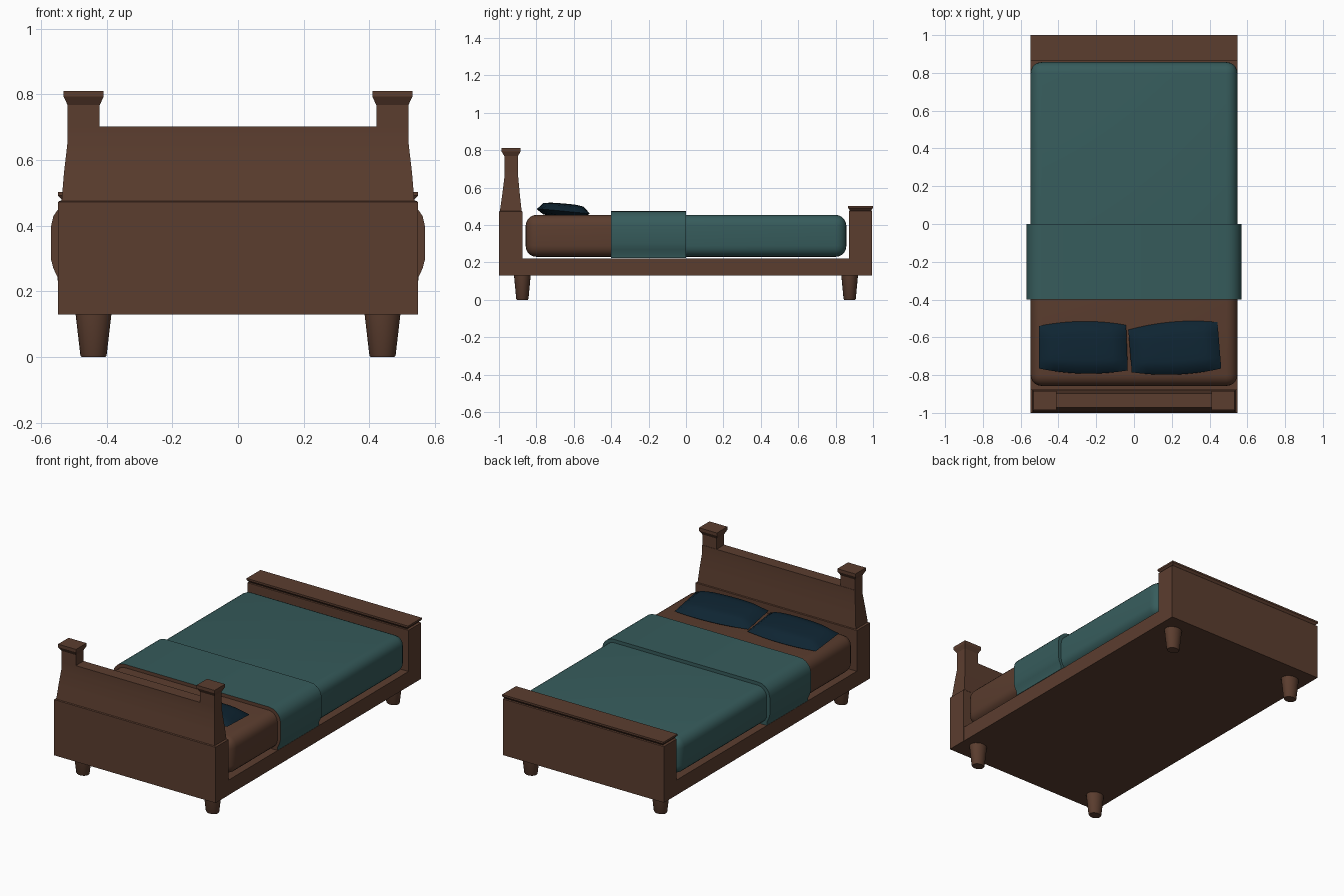
import bpy, bmesh, math

if "Cube" in bpy.data.objects:
    bpy.data.objects.remove(bpy.data.objects["Cube"])

def mat(name, rgb):
    m = bpy.data.materials.new(name)
    m.diffuse_color = (*rgb, 1)
    m.use_nodes = True
    m.node_tree.nodes["Principled BSDF"].inputs["Base Color"].default_value = m.diffuse_color
    return m

WOOD = mat("brown wood", (0.105, 0.047, 0.028))
TEAL = mat("teal fabric", (0.037, 0.106, 0.106))
NAVY = mat("navy fabric", (0.0045, 0.018, 0.032))

def finish(name, bm, mats, angle=30):
    bmesh.ops.recalc_face_normals(bm, faces=bm.faces)
    me = bpy.data.meshes.new(name)
    bm.to_mesh(me)
    bm.free()
    ob = bpy.data.objects.new(name, me)
    bpy.context.collection.objects.link(ob)
    for m in mats:
        me.materials.append(m)
    bpy.ops.object.select_all(action='DESELECT')
    ob.select_set(True)
    bpy.context.view_layer.objects.active = ob
    bpy.ops.object.shade_smooth_by_angle(angle=math.radians(angle))
    return ob

def skin(bm, rings):
    """Bridge equal-length vertex rings and cap both ends."""
    n = len(rings[0])
    for a, b in zip(rings, rings[1:]):
        for i in range(n):
            j = (i + 1) % n
            bm.faces.new((a[i], a[j], b[j], b[i]))
    bm.faces.new(rings[0])
    bm.faces.new(rings[-1])

def loft(name, sections):
    """Rectangular sections (z, x0, x1, y0, y1) stacked upwards."""
    bm = bmesh.new()
    rings = [[bm.verts.new(p) for p in
              ((x0, y0, z), (x1, y0, z), (x1, y1, z), (x0, y1, z))]
             for z, x0, x1, y0, y1 in sections]
    skin(bm, rings)
    return finish(name, bm, [WOOD], 20)

# Bed base and end boards
loft("bed_base", [(0.13, -.547, .547, -.89, .89), (0.222, -.547, .547, -.89, .89)])
loft("headboard", [(z, -w, w, y0, y1) for z, w, y0, y1 in (
    (0.13, .548, -1, -.875), (0.472, .548, -1, -.875), (0.476, .537, -.995, -.879),
    (0.56, .53, -.983, -.888), (0.655, .519, -.971, -.897), (0.703, .519, -.971, -.897))])
loft("footboard", [(z, -w, w, y0, y1) for z, w, y0, y1 in (
    (0.13, .547, .872, .995), (0.474, .547, .872, .995), (0.478, .535, .876, .99),
    (0.492, .548, .866, 1), (0.503, .548, .866, 1))])

# Headboard posts with flared caps, and tapered legs
for s, side in ((-1, "left"), (1, "right")):
    c = s * 0.47
    loft(side + "_post", [(z, c - w, c + w, -.935 - d, -.935 + d) for z, w, d in (
        (0.69, .049, .036), (0.768, .049, .036), (0.793, .061, .051), (0.811, .061, .051))])
    for t, end in ((-1, "head"), (1, "foot")):
        bm = bmesh.new()
        rings = [[bm.verts.new((s * .44 + r * math.cos(a * math.tau / 20),
                                t * .875 + .82 * r * math.sin(a * math.tau / 20), z))
                  for a in range(20)]
                 for z, r in ((0, .036), (0.006, .04), (0.135, .055))]
        skin(bm, rings)
        finish(f"{side}_{end}_leg", bm, [WOOD], 40)

# Mattress: rounded box, covered in teal beyond the fold
bm = bmesh.new()
bmesh.ops.create_cube(bm, size=1)
for v in bm.verts:
    v.co = (v.co.x * 1.096, v.co.y * 1.715, v.co.z * 0.225 + 0.342)
bmesh.ops.bevel(bm, geom=bm.edges[:], offset=0.06, segments=5, profile=0.5, affect='EDGES')
bmesh.ops.bisect_plane(bm, geom=bm.verts[:] + bm.edges[:] + bm.faces[:],
                       plane_co=(0, -0.2, 0), plane_no=(0, 1, 0))
for f in bm.faces:
    f.material_index = int(f.calc_center_median().y > -0.2)
finish("mattress", bm, [WOOD, TEAL], 40)

# Folded blanket band, brown on the edge facing the pillows
half = [(.49, .475), (.515, .471), (.535, .461), (.55, .447), (.562, .43), (.569, .40),
        (.57, .30), (.562, .27), (.55, .245), (.548, .224)]
profile = half + [(-x, z) for x, z in reversed(half)]
bm = bmesh.new()
skin(bm, [[bm.verts.new((x, y, z)) for x, z in profile] for y in (-0.4, 0)])
bm.normal_update()
for f in bm.faces:
    if len(f.verts) > 4 and f.calc_center_median().y < -0.3:
        f.material_index = 1
finish("blanket_fold", bm, [TEAL, WOOD], 35)

# Pillows: cushions stretched over a quadrilateral outline
def pillow(name, c00, c10, c11, c01):
    bm = bmesh.new()
    nx, ny = 12, 8
    for top in (1, -1):
        g = []
        for i in range(nx + 1):
            row = []
            for j in range(ny + 1):
                u, v = i / nx, j / ny
                a, b = 2 * u - 1, 2 * v - 1
                x, y = [(1-u)*(1-v)*c00[k] + u*(1-v)*c10[k] + u*v*c11[k] + (1-u)*v*c01[k]
                        for k in (0, 1)]
                y += 0.022 * b * (1 - a * a)
                puff = ((1 - a**4) * (1 - b**4)) ** 0.5
                z = 0.473 - 0.012 * b + top * puff * (0.042 if top > 0 else 0.03)
                row.append(bm.verts.new((x, y, z)))
            g.append(row)
        for i in range(nx):
            for j in range(ny):
                bm.faces.new((g[i][j], g[i+1][j], g[i+1][j+1], g[i][j+1]))
    bmesh.ops.remove_doubles(bm, verts=bm.verts, dist=1e-5)
    finish(name, bm, [NAVY], 40)

pillow("left_pillow", (-.503, -.765), (-.033, -.775), (-.042, -.535), (-.503, -.54))
pillow("right_pillow", (-.012, -.785), (.462, -.765), (.442, -.52), (-.03, -.56))
